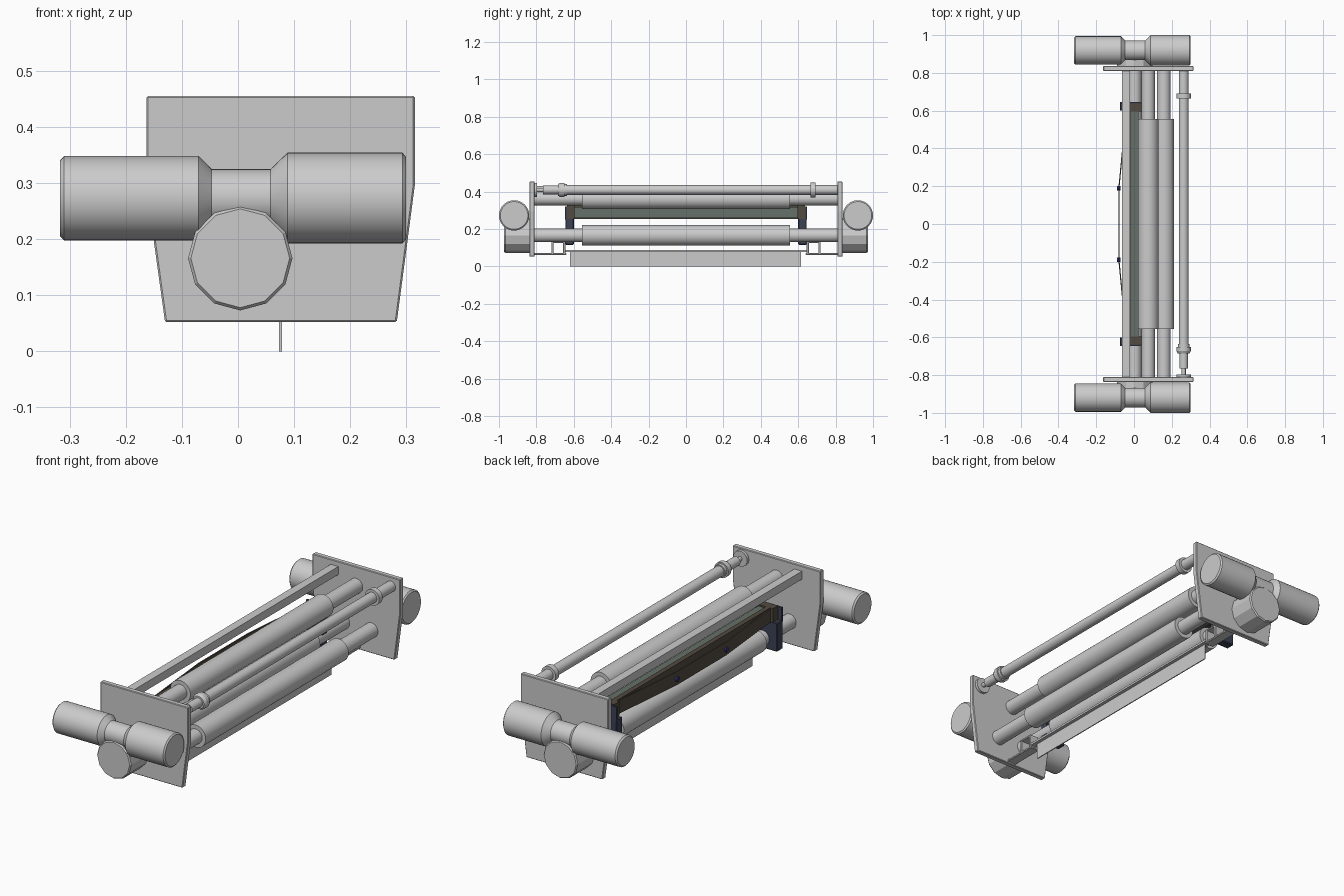
import bpy, bmesh, math
from mathutils import Vector

if "Cube" in bpy.data.objects:
    bpy.data.objects.remove(bpy.data.objects["Cube"])


def material(name, rgb):
    m = bpy.data.materials.new(name)
    m.diffuse_color = (*rgb, 1)
    m.use_nodes = True
    m.node_tree.nodes["Principled BSDF"].inputs["Base Color"].default_value = m.diffuse_color
    return m


GREEN = material("dark_green", (.13, .16, .14))
BROWN = material("dark_brown", (.085, .07, .052))
BLUE = material("dark_blue", (.045, .055, .09))
BOLT = material("bolt_blue", (.03, .03, .2))


def finish(name, bm, mat=None, smooth=False, bevel=0):
    bmesh.ops.recalc_face_normals(bm, faces=bm.faces)
    me = bpy.data.meshes.new(name)
    bm.to_mesh(me)
    bm.free()
    ob = bpy.data.objects.new(name, me)
    bpy.context.collection.objects.link(ob)
    if mat:
        me.materials.append(mat)
    if bevel:
        b = ob.modifiers.new("bevel", 'BEVEL')
        b.width = bevel
        b.segments = 1
    if smooth:
        bpy.ops.object.select_all(action='DESELECT')
        ob.select_set(True)
        bpy.context.view_layer.objects.active = ob
        bpy.ops.object.shade_smooth_by_angle(angle=math.radians(25))
    return ob


def lathe(name, axis, centre, profile, n=32, mat=None, smooth=True):
    """Turned solid: profile is (position along axis, radius)."""
    bm = bmesh.new()
    rings = []
    for t, r in profile:
        ring = []
        for i in range(n):
            a = 2 * math.pi * i / n
            u, v = r * math.sin(a), r * math.cos(a)
            p = (t, u, v) if axis == 'X' else (u, t, v)
            ring.append(bm.verts.new(Vector(p) + Vector(centre)))
        rings.append(ring)
    for a, b in zip(rings, rings[1:]):
        for i in range(n):
            j = (i + 1) % n
            bm.faces.new((a[i], a[j], b[j], b[i]))
    bm.faces.new(rings[0])
    bm.faces.new(rings[-1])
    return finish(name, bm, mat, smooth)


def prism(name, pts, axis, lo, hi, mat=None, bevel=0):
    """Extrude a flat outline: 'Y' takes (x, z) points, 'Z' takes (x, y)."""
    bm = bmesh.new()
    put = (lambda p, t: (p[0], t, p[1])) if axis == 'Y' else (lambda p, t: (p[0], p[1], t))
    a = [bm.verts.new(put(p, lo)) for p in pts]
    b = [bm.verts.new(put(p, hi)) for p in pts]
    bm.faces.new(a)
    bm.faces.new(b)
    for i in range(len(pts)):
        j = (i + 1) % len(pts)
        bm.faces.new((a[i], a[j], b[j], b[i]))
    return finish(name, bm, mat, bevel=bevel)


def box(name, x, y, z, mat=None, bevel=0):
    y = sorted(y)
    return prism(name, [(x[0], z[0]), (x[1], z[0]), (x[1], z[1]), (x[0], z[1])],
                 'Y', y[0], y[1], mat, bevel)


# Parts repeated at both ends
plate = [(-.163, .455), (.315, .455), (.315, .295), (.283, .052), (-.13, .052), (-.163, .29)]
for s, side in ((-1, "front"), (1, "back")):
    lo, hi = sorted((s * .81, s * .836))
    prism(side + "_end_plate", plate, 'Y', lo, hi, bevel=.003)

    # horizontal drive motor with waisted middle
    lathe(side + "_drive_motor", 'X', (0, s * .919, .273),
          [(-.317, .068), (-.31, .075), (-.07, .075), (-.047, .052), (.058, .052),
           (.088, .081), (.293, .081), (.299, .074)])

    # faceted gear housing
    lathe(side + "_gear_housing", 'Y', (.004, 0, .166),
          [(s * .83, .093), (s * .966, .093), (s * .972, .088)], n=12, smooth=False)

    # bent strap holding the lower blade
    for label, y, z in (("foot", (.64, .812), (.061, .071)),
                        ("outer_post", (.708, .72), (.068, .135)),
                        ("inner_post", (.645, .657), (.068, .135)),
                        ("cap", (.645, .72), (.125, .135))):
        box(side + "_strap_" + label, (.05, .10), (s * y[0], s * y[1]), z, bevel=.002)

    # carrier ends of the scraper
    box(side + "_carrier_leg", (-.075, .035), (s * .6, s * .645), (.115, .257), BLUE, .004)
    box(side + "_carrier_cheek", (-.075, .035), (s * .636, s * .646), (.25, .32), BLUE)
    box(side + "_frame_end", (-.055, .04), (s * .595, s * .637), (.255, .325), BROWN)

    # bolt on the bowed cover
    lathe(side + "_cover_bolt", 'X', (-.083, s * .19, .288),
          [(-.008, .012), (.012, .012)], n=12, mat=BOLT)

# Three rollers, each thick in the middle with thinner shafts
for name, x, z in (("upper_roller", .075, .362), ("lower_right_roller", .158, .166),
                   ("lower_left_roller", .004, .166)):
    lathe(name, 'Y', (x, 0, z), [(-.812, .036), (-.555, .036), (-.555, .055),
                                 (.555, .055), (.555, .036), (.812, .036)])

# Guide rod with collars and an end pin
lathe("guide_rod", 'Y', (.263, 0, .409),
      [(-.811, .038), (-.796, .038), (-.796, .011), (-.765, .011), (-.765, .023),
       (-.685, .023), (-.685, .031), (-.672, .038), (-.65, .038), (-.65, .031),
       (-.635, .031), (-.635, .026), (.665, .026), (.665, .039), (.692, .039),
       (.692, .026), (.812, .026)])

# Square cross bar near the top
box("cross_bar", (-.063, -.022), (-.812, .812), (.39, .43))

# Scraper: green core, brown back wall and bowed cover
box("scraper_core", (-.016, .024), (-.597, .597), (.258, .318), GREEN)
box("scraper_back_wall", (-.04, -.016), (-.637, .637), (.255, .325), BROWN)
outer = [(-.04, -.637), (-.083, -.19), (-.083, .19), (-.04, .637)]
inner = [(x + .006, y) for x, y in reversed(outer)]
prism("bowed_cover", outer + inner, 'Z', .257, .322, BROWN)

# Lower blade and its holding strip
box("lower_blade", (.073, .078), (-.62, .615), (0, .082))
box("blade_holder", (.055, .095), (-.645, .645), (.078, .088))
